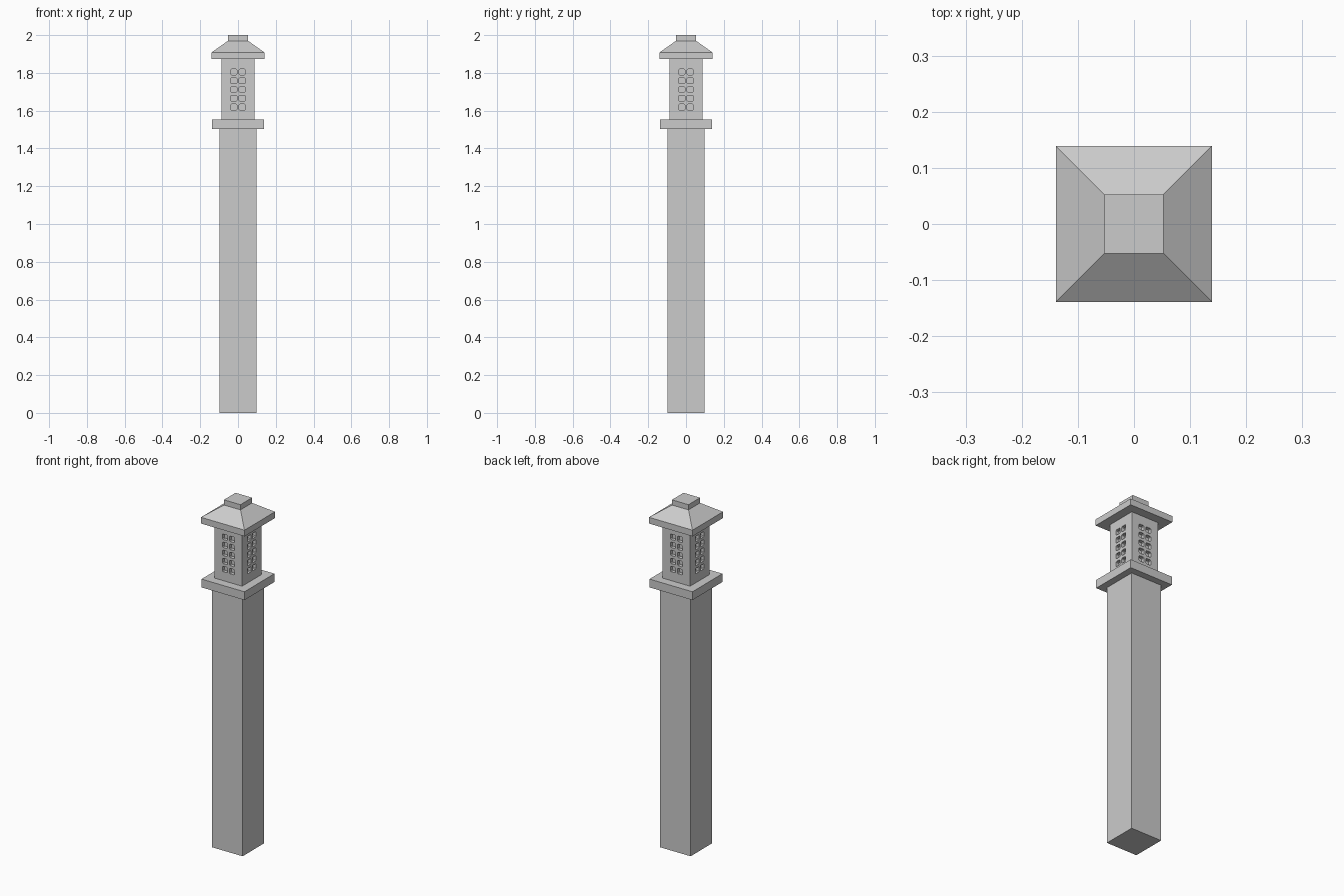
import bpy, bmesh, math
from mathutils import Matrix

if "Cube" in bpy.data.objects:
    bpy.data.objects.remove(bpy.data.objects["Cube"])

stone = bpy.data.materials.new("grey_stone")
stone.diffuse_color = (0.6, 0.6, 0.6, 1)
stone.use_nodes = True
stone.node_tree.nodes["Principled BSDF"].inputs["Base Color"].default_value = stone.diffuse_color


def finish(name, bm):
    bmesh.ops.recalc_face_normals(bm, faces=bm.faces)
    me = bpy.data.meshes.new(name)
    bm.to_mesh(me)
    bm.free()
    me.materials.append(stone)
    ob = bpy.data.objects.new(name, me)
    bpy.context.collection.objects.link(ob)
    return ob


def square_loft(name, profile):
    """Stack of square rings given as (half width, z), capped at both ends."""
    bm = bmesh.new()
    rings = [[bm.verts.new((sx * h, sy * h, z))
              for sx, sy in ((-1, -1), (1, -1), (1, 1), (-1, 1))]
             for h, z in profile]
    bm.faces.new(rings[0])
    bm.faces.new(rings[-1])
    for a, b in zip(rings, rings[1:]):
        for i in range(4):
            j = (i + 1) % 4
            bm.faces.new((a[i], a[j], b[j], b[i]))
    return finish(name, bm)


# Main parts, bottom to top
square_loft("post", [(0.098, 0), (0.098, 1.504)])
square_loft("ledge", [(0.137, 1.504), (0.137, 1.552)])
lantern = square_loft("lantern_body", [(0.0875, 1.552), (0.0875, 1.873)])
square_loft("roof", [(0.139, 1.873), (0.139, 1.909), (0.053, 1.97)])
square_loft("roof_cap", [(0.053, 1.97), (0.053, 2.0)])

# Window recesses: two columns of five on each side, with clipped corners
W, H, CLIP, DEPTH, FACE = 0.016, 0.0155, 0.004, 0.02, 0.0875
outline = [(-W + CLIP, -H), (W - CLIP, -H), (W, -H + CLIP), (W, H - CLIP),
           (W - CLIP, H), (-W + CLIP, H), (-W, H - CLIP), (-W, -H + CLIP)]
bm = bmesh.new()
for side in range(4):
    turn = Matrix.Rotation(side * math.pi / 2, 4, 'Z')
    for cx in (-0.0225, 0.0225):
        for row in range(5):
            cz = 1.619 + row * 0.0465
            inner = [bm.verts.new(turn @ Matrix.Translation((cx, -FACE + DEPTH, cz))
                                  .to_translation() + turn.to_3x3() @ Matrix.Identity(3)
                                  .col[0] * x + Matrix.Identity(3).col[2] * z)
                     for x, z in outline]
            f = bm.faces.new(inner)
            ext = bmesh.ops.extrude_face_region(bm, geom=[f], use_keep_orig=True)
            out = turn.to_3x3() @ Matrix.Translation((0, -2 * DEPTH, 0)).to_translation()
            bmesh.ops.translate(bm, vec=out, verts=[
                v for v in ext["geom"] if isinstance(v, bmesh.types.BMVert)])
cutter = finish("window_cutter", bm)
cutter.hide_render = True
cutter.hide_set(True)

mod = lantern.modifiers.new("windows", 'BOOLEAN')
mod.operation = 'DIFFERENCE'
mod.solver = 'EXACT'
mod.object = cutter
